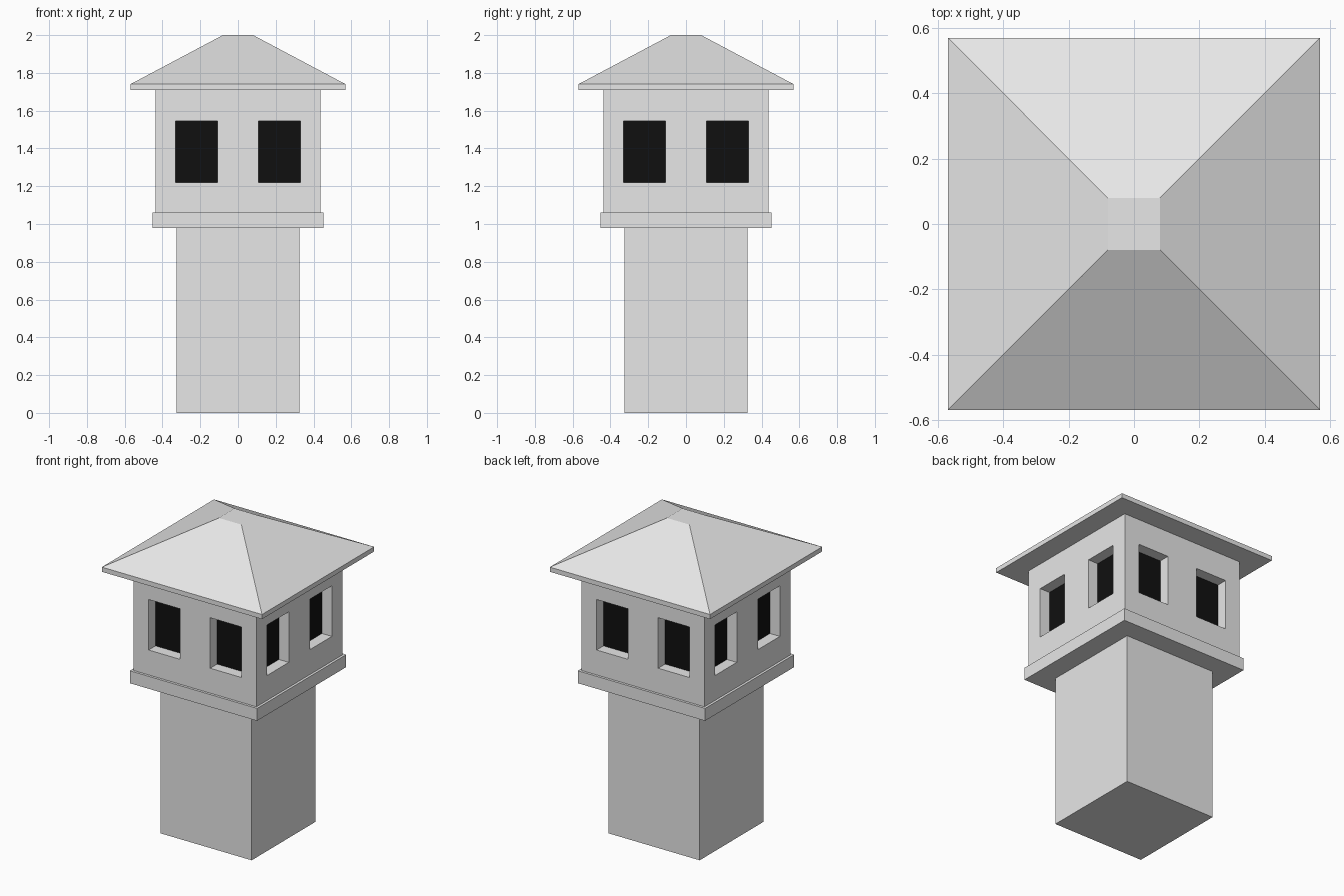
import bpy
import bmesh
from mathutils import Vector

cube = bpy.data.objects.get("Cube")
if cube:
    bpy.data.objects.remove(cube, do_unlink=True)


def make_material(name, color):
    mat = bpy.data.materials.new(name)
    mat.use_nodes = True
    mat.diffuse_color = color
    mat.node_tree.nodes["Principled BSDF"].inputs["Base Color"].default_value = color
    return mat


stone = make_material("pale_stone", (0.8, 0.8, 0.8, 1))
dark = make_material("dark_opening", (0.005, 0.005, 0.005, 1))


def finish(name, bm, *mats):
    bmesh.ops.recalc_face_normals(bm, faces=bm.faces)
    mesh = bpy.data.meshes.new(name)
    bm.to_mesh(mesh)
    bm.free()
    for mat in mats:
        mesh.materials.append(mat)
    obj = bpy.data.objects.new(name, mesh)
    bpy.context.collection.objects.link(obj)
    return obj


def square_stack(rings):
    """Closed solid through square rings given as (half width, height)."""
    bm = bmesh.new()
    loops = [[bm.verts.new((sx * h, sy * h, z))
              for sx, sy in ((-1, -1), (1, -1), (1, 1), (-1, 1))]
             for h, z in rings]
    bm.faces.new(loops[0])
    bm.faces.new(loops[-1])
    for low, high in zip(loops, loops[1:]):
        for i in range(4):
            j = (i + 1) % 4
            bm.faces.new((low[i], low[j], high[j], high[i]))
    bmesh.ops.recalc_face_normals(bm, faces=bm.faces)
    return bm


# Shaft, ledge and hipped roof with a small flat top
finish("shaft", square_stack([(0.325, 0), (0.325, 0.98)]), stone)
finish("ledge", square_stack([(0.453, 0.98), (0.453, 1.06)]), stone)
finish("roof", square_stack([(0.57, 1.71), (0.57, 1.74), (0.08, 2)]), stone)

# Chamber, sliced along the window borders
WIN_IN, WIN_OUT, WIN_LOW, WIN_HIGH, DEPTH = 0.108, 0.33, 1.22, 1.545, 0.07
chamber = square_stack([(0.437, 1.06), (0.437, 1.71)])
cuts = [(axis, sign * d) for axis in (0, 1) for sign in (-1, 1)
        for d in (WIN_IN, WIN_OUT)]
cuts += [(2, WIN_LOW), (2, WIN_HIGH)]
for axis, pos in cuts:
    normal = Vector((0, 0, 0))
    normal[axis] = 1
    bmesh.ops.bisect_plane(chamber, geom=chamber.verts[:] + chamber.edges[:] + chamber.faces[:],
                           plane_co=normal * pos, plane_no=normal)


def is_window(face):
    c = face.calc_center_median()
    along = min(abs(c.x), abs(c.y))
    return (abs(face.normal.z) < 0.5 and WIN_IN < along < WIN_OUT
            and WIN_LOW < c.z < WIN_HIGH)


# Recessed windows, two on each side, with dark backs
windows = [f for f in chamber.faces if is_window(f)]
bmesh.ops.inset_individual(chamber, faces=windows, thickness=0, depth=-DEPTH)
for face in windows:
    face.material_index = 1
finish("chamber", chamber, stone, dark)
